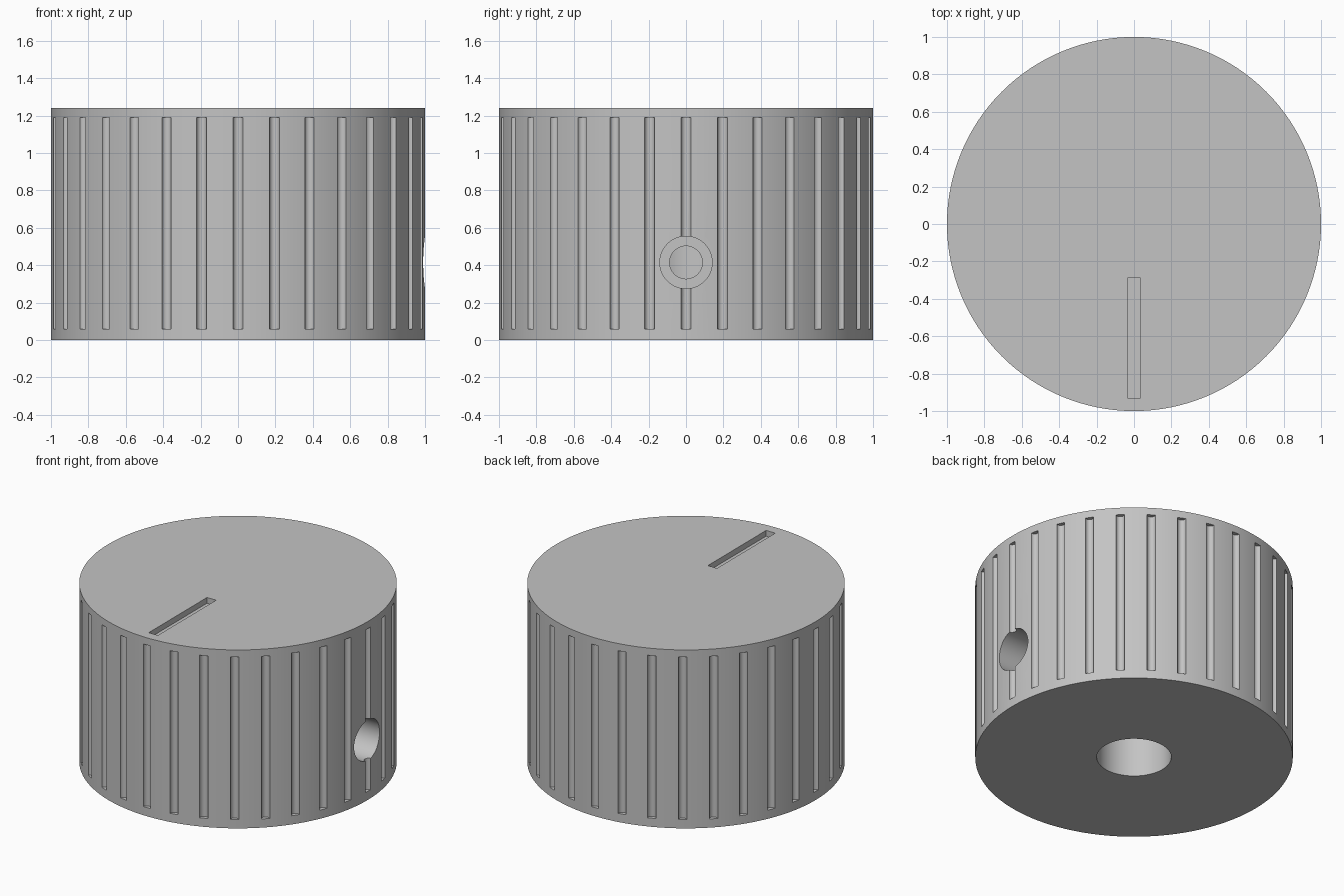
import bpy, bmesh
from math import pi, sin, cos
from mathutils import Matrix

cube = bpy.data.objects.get("Cube")
if cube:
    bpy.data.objects.remove(cube, do_unlink=True)

HEIGHT = 1.24
GROOVES = 32
SCREW_Z = 0.415

grey = bpy.data.materials.new("plain grey")
grey.use_nodes = True
colour = (0.55, 0.55, 0.55, 1)
grey.diffuse_color = colour
grey.node_tree.nodes["Principled BSDF"].inputs["Base Color"].default_value = colour


def make_object(name, bm):
    mesh = bpy.data.meshes.new(name)
    bm.to_mesh(mesh)
    bm.free()
    mesh.materials.append(grey)
    obj = bpy.data.objects.new(name, mesh)
    bpy.context.collection.objects.link(obj)
    return obj


def add_cylinder(bm, radius, low, high, x=0, y=0, segments=64, turn=None):
    """Cylinder along z from low to high, optionally turned afterwards."""
    move = Matrix.Translation((x, y, (low + high) / 2))
    bmesh.ops.create_cone(bm, cap_ends=True, segments=segments, radius1=radius,
                          radius2=radius, depth=high - low,
                          matrix=turn @ move if turn else move)


def cylinder(name, *args, **kw):
    bm = bmesh.new()
    add_cylinder(bm, *args, **kw)
    return make_object(name, bm)


# Solid body of the knob
knob = cylinder("knob_body", 1, 0, HEIGHT, segments=128)

# Round grip grooves around the side
bm = bmesh.new()
for i in range(GROOVES):
    a = 2 * pi * i / GROOVES
    add_cylinder(bm, 0.027, 0.06, 1.19, cos(a), sin(a), segments=24)
grooves = make_object("groove_cutter", bm)

# Shaft bore in the underside
bore = cylinder("bore_cutter", 0.235, -0.1, 0.85)

# Stepped set screw hole on the side, running into the bore
sideways = Matrix.Translation((0, 0, SCREW_Z)) @ Matrix.Rotation(pi / 2, 4, 'Y')
counterbore = cylinder("counterbore_cutter", 0.14, 0.55, 1.2, turn=sideways)
screw_hole = cylinder("screw_hole_cutter", 0.0875, 0.05, 0.7, turn=sideways)

# Pointer slot in the top
bm = bmesh.new()
bmesh.ops.create_cube(bm, size=1, matrix=Matrix.Translation((0, -0.61, HEIGHT))
                      @ Matrix.Diagonal((0.07, 0.64, 0.08, 1)))
slot = make_object("pointer_slot_cutter", bm)

# Cut every recess
bpy.ops.object.select_all(action='DESELECT')
bpy.context.view_layer.objects.active = knob
knob.select_set(True)
for cutter in (grooves, bore, counterbore, screw_hole, slot):
    cutter.hide_render = True
    cut = knob.modifiers.new(cutter.name, 'BOOLEAN')
    cut.operation = 'DIFFERENCE'
    cut.solver = 'EXACT'
    cut.object = cutter
    bpy.ops.object.modifier_apply(modifier=cut.name)
    bpy.data.objects.remove(cutter, do_unlink=True)

bpy.ops.object.shade_smooth_by_angle(angle=pi / 6)
